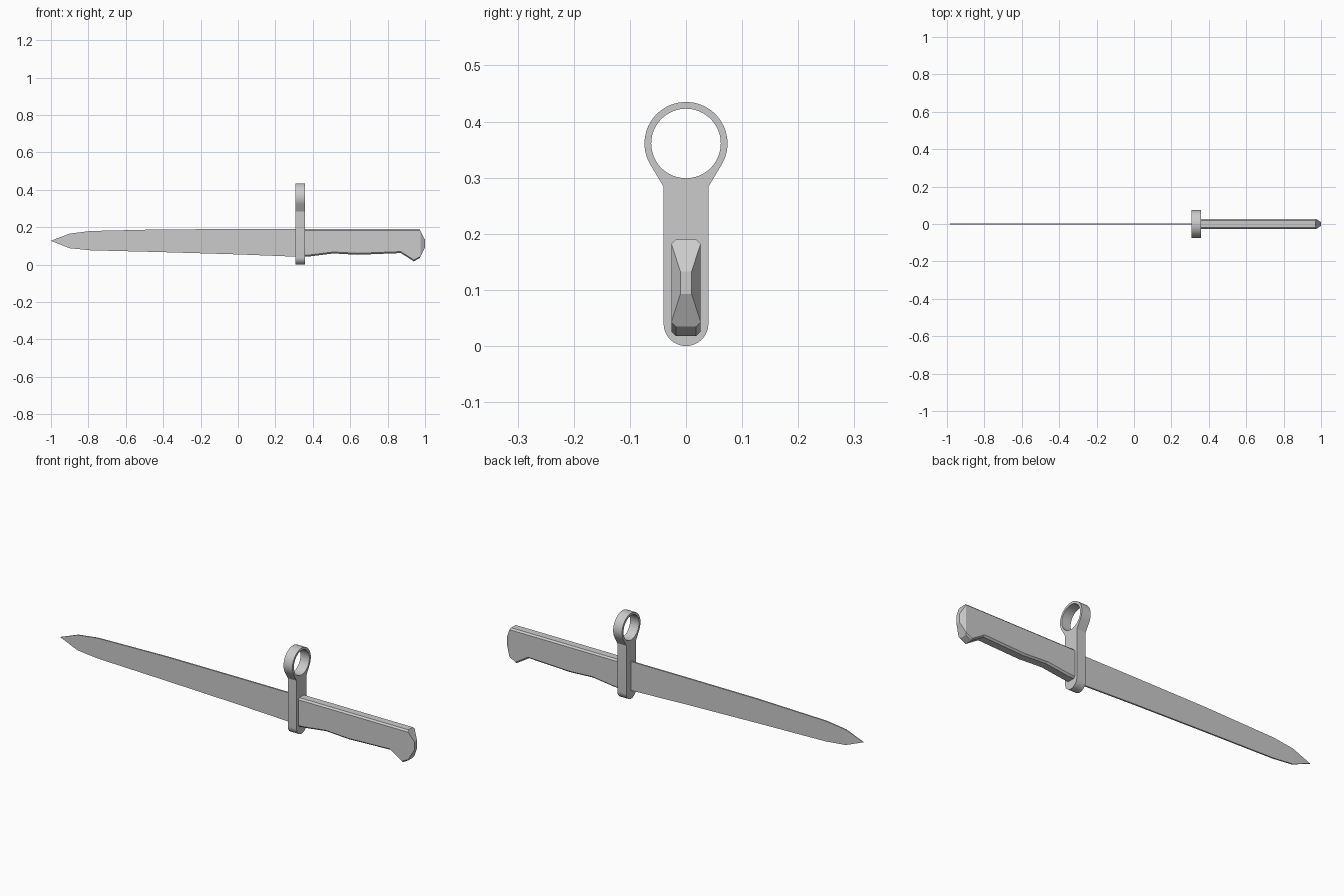
import bpy, bmesh
from math import sin, cos, pi, radians

if "Cube" in bpy.data.objects:
    bpy.data.objects.remove(bpy.data.objects["Cube"])


def make_object(name, verts, faces):
    me = bpy.data.meshes.new(name)
    me.from_pydata(verts, [], faces)
    bm = bmesh.new()
    bm.from_mesh(me)
    bmesh.ops.recalc_face_normals(bm, faces=bm.faces)
    bm.to_mesh(me)
    bm.free()
    ob = bpy.data.objects.new(name, me)
    bpy.context.collection.objects.link(ob)
    return ob


def arc(cz, r, a0, a1, n):
    """Points on an arc in the y-z plane, angles in degrees."""
    angles = [radians(a0 + (a1 - a0) * i / n) for i in range(n + 1)]
    return [(r * cos(a), cz + r * sin(a)) for a in angles]


# Blade: thin plate thinning toward the point (x, lower z, upper z, half thickness)
stations = [(0.33, 0.042, 0.190, 0.004), (0.0, 0.055, 0.190, 0.004),
            (-0.4, 0.067, 0.189, 0.004), (-0.79, 0.077, 0.180, 0.0035),
            (-0.9, 0.088, 0.166, 0.003)]
verts, faces = [], []
for x, lo, hi, t in stations:
    verts += [(x, -t, lo), (x, t, lo), (x, t, hi), (x, -t, hi)]
for i in range(len(stations) - 1):
    for j in range(4):
        a, b = 4 * i + j, 4 * i + (j + 1) % 4
        faces.append((a, b, b + 4, a + 4))
last = 4 * (len(stations) - 1)
verts += [(-1, -0.001, 0.128), (-1, 0.001, 0.128)]
p, q = len(verts) - 2, len(verts) - 1
faces += [(0, 1, 2, 3), (last, last + 1, q, p), (last + 1, last + 2, q),
          (last + 2, last + 3, p, q), (last + 3, last, p)]
make_object("blade", verts, faces)

# Grip: chamfered section lofted along x (x, lower z), flaring into the pommel
W, N, TOP, C = 0.026, 0.018, 0.190, 0.008
rings = [(0.35, 0.043), (0.39, 0.045), (0.51, 0.060), (0.64, 0.053), (0.87, 0.062),
         (0.94, 0.018), (0.975, 0.035)]
verts, faces = [], []
for x, lo in rings:
    end = x == rings[-1][0]
    xt = x - 0.004 if end else x
    verts += [(xt, -N, lo), (x, -W, lo + C), (x, -W, TOP - C), (xt, -N, TOP),
              (xt, N, TOP), (x, W, TOP - C), (x, W, lo + C), (xt, N, lo)]
for i in range(len(rings) - 1):
    for j in range(8):
        a, b = 8 * i + j, 8 * i + (j + 1) % 8
        faces.append((a, b, b + 8, a + 8))
# Faceted pommel end
e = 8 * (len(rings) - 1)
m = len(verts)
verts += [(1, -0.01, 0.093), (1, -0.01, 0.133), (1, 0.01, 0.133), (1, 0.01, 0.093)]
faces += [tuple(range(8)), (m, m + 1, m + 2, m + 3),
          (e + 1, e + 2, m + 1, m), (e + 5, e + 6, m + 3, m + 2),
          (e + 2, e + 5, m + 2, m + 1), (e + 2, e + 3, e + 4, e + 5),
          (e + 6, e + 1, m, m + 3), (e + 6, e + 7, e, e + 1)]
make_object("grip", verts, faces)

# Guard: rounded plate with a muzzle ring, drawn as a filled outline with a hole
outline = arc(0.04, 0.04, 180, 360, 16) + [(0.04, 0.284)] + arc(0.361, 0.074, -29, 209, 40) \
    + [(-0.04, 0.284)]
hole = arc(0.361, 0.062, 0, 360, 48)[:-1]
cu = bpy.data.curves.new("guard", 'CURVE')
cu.dimensions = '2D'
cu.fill_mode = 'BOTH'
cu.extrude = 0.025
for pts in (outline, hole):
    sp = cu.splines.new('POLY')
    sp.points.add(len(pts) - 1)
    for pt, (y, z) in zip(sp.points, pts):
        pt.co = (y, z, 0, 1)
    sp.use_cyclic_u = True
guard = bpy.data.objects.new("guard", cu)
guard.rotation_euler = (pi / 2, 0, pi / 2)
guard.location.x = 0.333
bpy.context.collection.objects.link(guard)
bpy.ops.object.select_all(action='DESELECT')
guard.select_set(True)
bpy.context.view_layer.objects.active = guard
bpy.ops.object.convert(target='MESH')
bm = bmesh.new()
bm.from_mesh(guard.data)
bmesh.ops.remove_doubles(bm, verts=bm.verts, dist=0.0001)
bmesh.ops.recalc_face_normals(bm, faces=bm.faces)
bm.to_mesh(guard.data)
bm.free()
bpy.ops.object.shade_smooth_by_angle(angle=radians(25))
